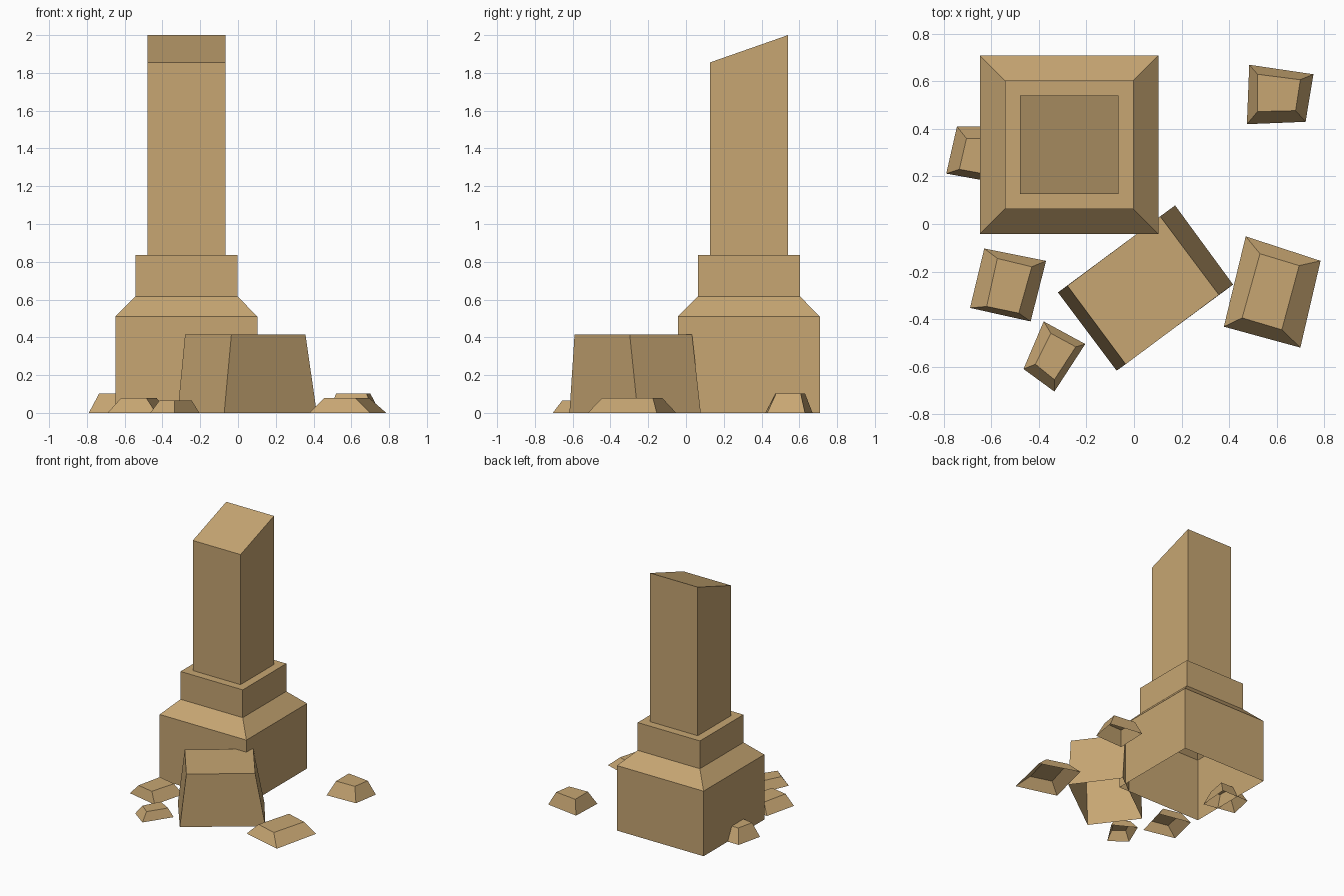
import bpy
import bmesh

if "Cube" in bpy.data.objects:
    bpy.data.objects.remove(bpy.data.objects["Cube"])

# One sandstone colour for everything
stone = bpy.data.materials.new("sandstone")
stone.diffuse_color = (0.57, 0.38, 0.17, 1)
stone.use_nodes = True
stone.node_tree.nodes["Principled BSDF"].inputs["Base Color"].default_value = stone.diffuse_color


def skin(name, rings):
    """Stack of four-sided rings, closed on top and open underneath."""
    bm = bmesh.new()
    loops = [[bm.verts.new(p) for p in ring] for ring in rings]
    for low, high in zip(loops, loops[1:]):
        for i in range(4):
            j = (i + 1) % 4
            bm.faces.new((low[i], low[j], high[j], high[i]))
    bm.faces.new(loops[-1])
    mesh = bpy.data.meshes.new(name)
    bm.to_mesh(mesh)
    bm.free()
    mesh.materials.append(stone)
    obj = bpy.data.objects.new(name, mesh)
    bpy.context.collection.objects.link(obj)
    return obj


def square(half, z_front, z_back=None):
    """Square ring around the column axis, optionally slanted to the back."""
    cx, cy = -0.273, 0.333
    zb = z_front if z_back is None else z_back
    return [(cx - half, cy - half, z_front), (cx + half, cy - half, z_front),
            (cx + half, cy + half, zb), (cx - half, cy + half, zb)]


def block(name, bottom, top, height):
    """Tapered stone; corners are listed clockwise from above."""
    return skin(name, [[(x, y, 0) for x, y in reversed(bottom)],
                       [(x, y, height) for x, y in reversed(top)]])


# Broken column on its stepped pedestal
skin("column_and_pedestal", [
    square(0.376, 0), square(0.376, 0.51), square(0.27, 0.617),
    square(0.27, 0.835), square(0.207, 0.835), square(0.207, 1.855, 2.0)])

# Large fallen block leaning into the pedestal corner
block("fallen_block",
      [(-0.32, -0.288), (0.173, 0.078), (0.417, -0.255), (-0.073, -0.617)],
      [(-0.28, -0.26), (0.11, 0.032), (0.357, -0.298), (-0.035, -0.59)], 0.415)

# Scattered rubble
rubble = [
    ([(-0.745, 0.41), (-0.51, 0.41), (-0.53, 0.165), (-0.79, 0.212)],
     [(-0.705, 0.36), (-0.54, 0.357), (-0.57, 0.20), (-0.735, 0.23)], 0.103),
    ([(0.485, 0.67), (0.755, 0.63), (0.722, 0.43), (0.475, 0.42)],
     [(0.52, 0.63), (0.70, 0.607), (0.68, 0.477), (0.52, 0.473)], 0.103),
    ([(-0.63, -0.103), (-0.37, -0.155), (-0.435, -0.41), (-0.69, -0.353)],
     [(-0.575, -0.145), (-0.43, -0.18), (-0.485, -0.375), (-0.62, -0.347)], 0.078),
    ([(-0.38, -0.41), (-0.205, -0.505), (-0.335, -0.705), (-0.465, -0.61)],
     [(-0.35, -0.46), (-0.245, -0.517), (-0.335, -0.655), (-0.415, -0.59)], 0.066),
    ([(0.47, -0.052), (0.785, -0.155), (0.70, -0.52), (0.378, -0.432)],
     [(0.53, -0.125), (0.695, -0.175), (0.622, -0.445), (0.455, -0.395)], 0.078),
]
for n, (bottom, top, height) in enumerate(rubble, 1):
    block(f"rubble_{n}", bottom, top, height)
